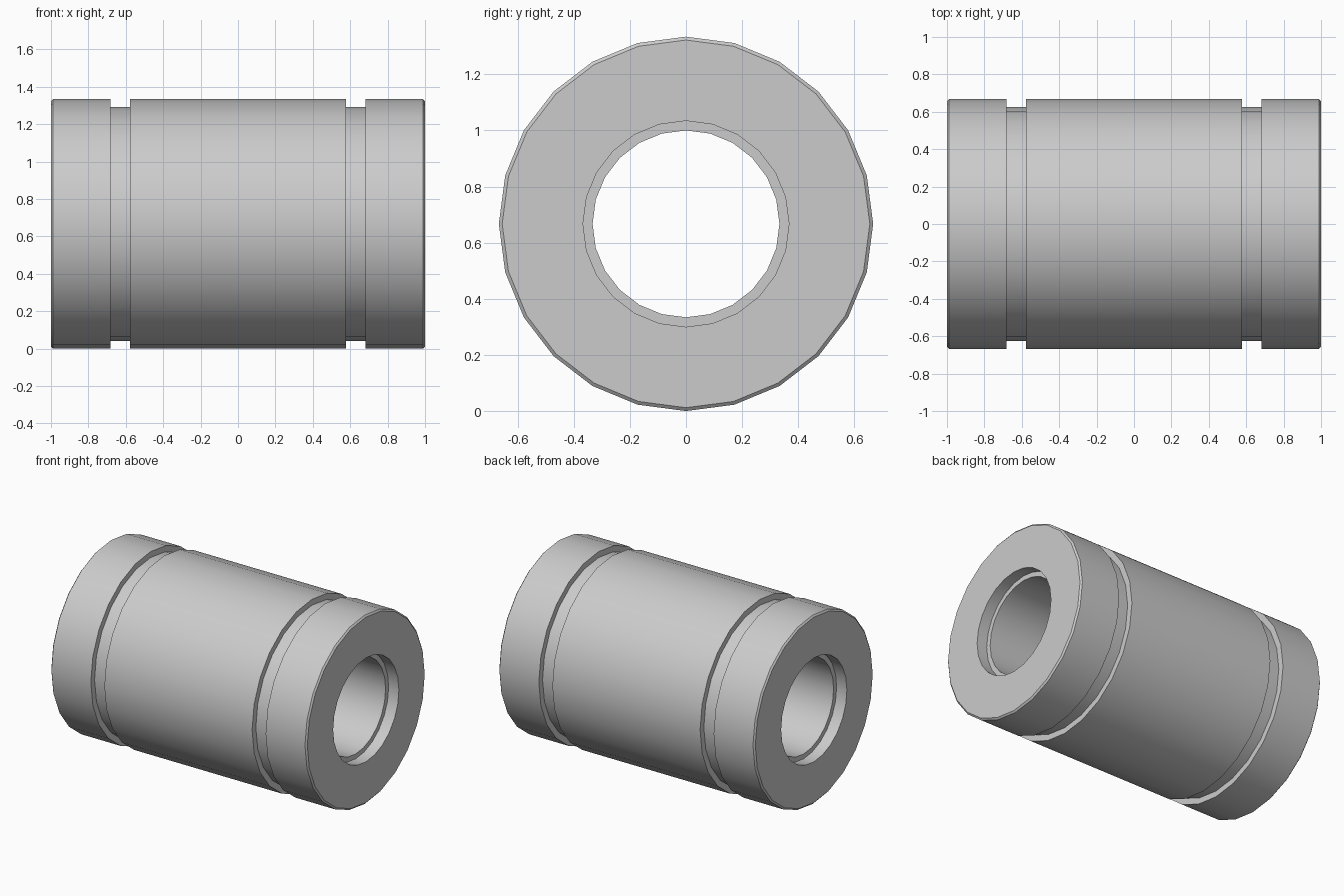
import bpy, bmesh, math

if "Cube" in bpy.data.objects:
    bpy.data.objects.remove(bpy.data.objects["Cube"])

SIDES = 24
R = 0.667           # outer radius, also the axis height

steel = bpy.data.materials.new("light_grey_steel")
steel.diffuse_color = (0.6, 0.6, 0.6, 1)
steel.use_nodes = True
steel.node_tree.nodes["Principled BSDF"].inputs["Base Color"].default_value = steel.diffuse_color

# Half profile (x, radius) for the +x end: outer wall, groove, chamfer, recess, bore
half = [(0.577, R), (0.577, 0.625), (0.683, 0.625), (0.683, R),
        (0.99, R), (1.0, 0.655), (1.0, 0.367), (0.92, 0.367), (0.92, 0.333)]
profile = half + [(-x, r) for x, r in reversed(half)]

# Lathe the closed profile around the x axis
bm = bmesh.new()
rings = []
for i in range(SIDES):
    a = 2 * math.pi * i / SIDES
    rings.append([bm.verts.new((x, r * math.sin(a), R + r * math.cos(a)))
                  for x, r in profile])
n = len(profile)
for i in range(SIDES):
    p, q = rings[i], rings[(i + 1) % SIDES]
    for j in range(n):
        k = (j + 1) % n
        bm.faces.new((p[j], p[k], q[k], q[j]))
bmesh.ops.recalc_face_normals(bm, faces=bm.faces)

mesh = bpy.data.meshes.new("bearing_sleeve")
bm.to_mesh(mesh)
bm.free()
mesh.materials.append(steel)
sleeve = bpy.data.objects.new("bearing_sleeve", mesh)
bpy.context.collection.objects.link(sleeve)

# Smooth round walls, crisp shoulders
bpy.context.view_layer.objects.active = sleeve
sleeve.select_set(True)
bpy.ops.object.shade_smooth_by_angle(angle=math.radians(30))
